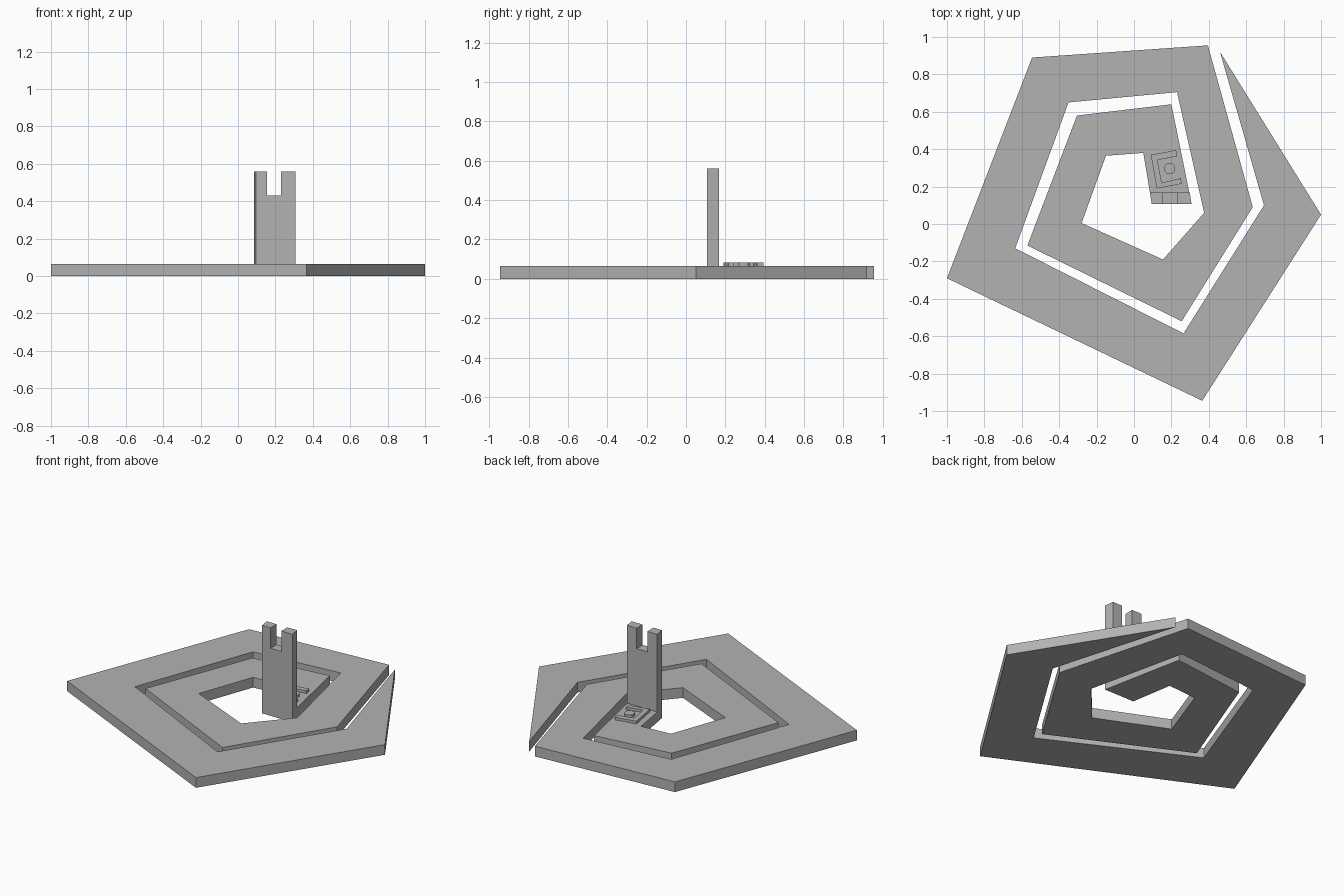
import bpy
import bmesh
from mathutils import Vector

cube = bpy.data.objects.get("Cube")
if cube:
    bpy.data.objects.remove(cube, do_unlink=True)

grey = bpy.data.materials.new("plain grey")
grey.use_nodes = True
grey.diffuse_color = (0.45, 0.45, 0.45, 1)
grey.node_tree.nodes["Principled BSDF"].inputs["Base Color"].default_value = grey.diffuse_color

SLAB_TOP = 0.065
MARK_TOP = 0.082


def extrude(name, outline, direction):
    """Sweep a closed 3D outline along a direction into a solid."""
    bm = bmesh.new()
    face = bm.faces.new([bm.verts.new(p) for p in outline])
    swept = bmesh.ops.extrude_face_region(bm, geom=[face], use_keep_orig=True)
    verts = [v for v in swept["geom"] if isinstance(v, bmesh.types.BMVert)]
    bmesh.ops.translate(bm, verts=verts, vec=Vector(direction))
    bmesh.ops.recalc_face_normals(bm, faces=bm.faces)
    # Split the concave caps cleanly
    bmesh.ops.triangulate(bm, faces=[f for f in bm.faces if len(f.verts) > 4])
    mesh = bpy.data.meshes.new(name)
    bm.to_mesh(mesh)
    bm.free()
    mesh.materials.append(grey)
    obj = bpy.data.objects.new(name, mesh)
    bpy.context.collection.objects.link(obj)
    return obj


def flat(points, z):
    return [(x, y, z) for x, y in points]


# Flat pentagonal spiral: outer edge winding inwards, inner edge winding back
outer_edge = [(0.46, 0.92), (1.0, 0.05), (0.365, -0.945), (-1.0, -0.29),
              (-0.545, 0.89), (0.395, 0.955), (0.635, 0.09), (0.255, -0.52),
              (-0.57, -0.115), (-0.305, 0.58), (0.2, 0.64), (0.308, 0.107)]
inner_edge = [(0.095, 0.107), (0.05, 0.38), (-0.15, 0.365), (-0.28, 0.005),
              (0.155, -0.19), (0.375, 0.06), (0.23, 0.705), (-0.35, 0.65),
              (-0.635, -0.13), (0.265, -0.585), (0.695, 0.10)]
extrude("spiral_base", flat(outer_edge + inner_edge, 0), (0, 0, SLAB_TOP))

# Upright wall with a notch, slightly skewed to follow the spiral's inner end
wall = extrude("notched_wall", [(x, 0.107, z) for x, z in [
    (0.095, SLAB_TOP), (0.308, SLAB_TOP), (0.308, 0.56), (0.23, 0.56),
    (0.23, 0.43), (0.155, 0.43), (0.155, 0.56), (0.095, 0.56)]], (0, 0.061, 0))
for v in wall.data.vertices:
    if v.co.y > 0.14 and not 0.12 < v.co.x < 0.25:
        v.co.x -= 0.01

# Low three-sided rim on the spiral's inner end
extrude("open_rim", flat([(0.09, 0.37), (0.225, 0.395), (0.23, 0.362), (0.126, 0.342),
                          (0.148, 0.22), (0.25, 0.245), (0.255, 0.215), (0.122, 0.19)],
                         SLAB_TOP), (0, 0, MARK_TOP - SLAB_TOP))

# Round stud inside the rim
bpy.ops.mesh.primitive_cylinder_add(vertices=24, radius=0.03, depth=MARK_TOP - SLAB_TOP,
                                    location=(0.19, 0.296, (MARK_TOP + SLAB_TOP) / 2))
stud = bpy.context.object
stud.name = "round_stud"
stud.data.materials.append(grey)
bpy.ops.object.shade_smooth_by_angle()
